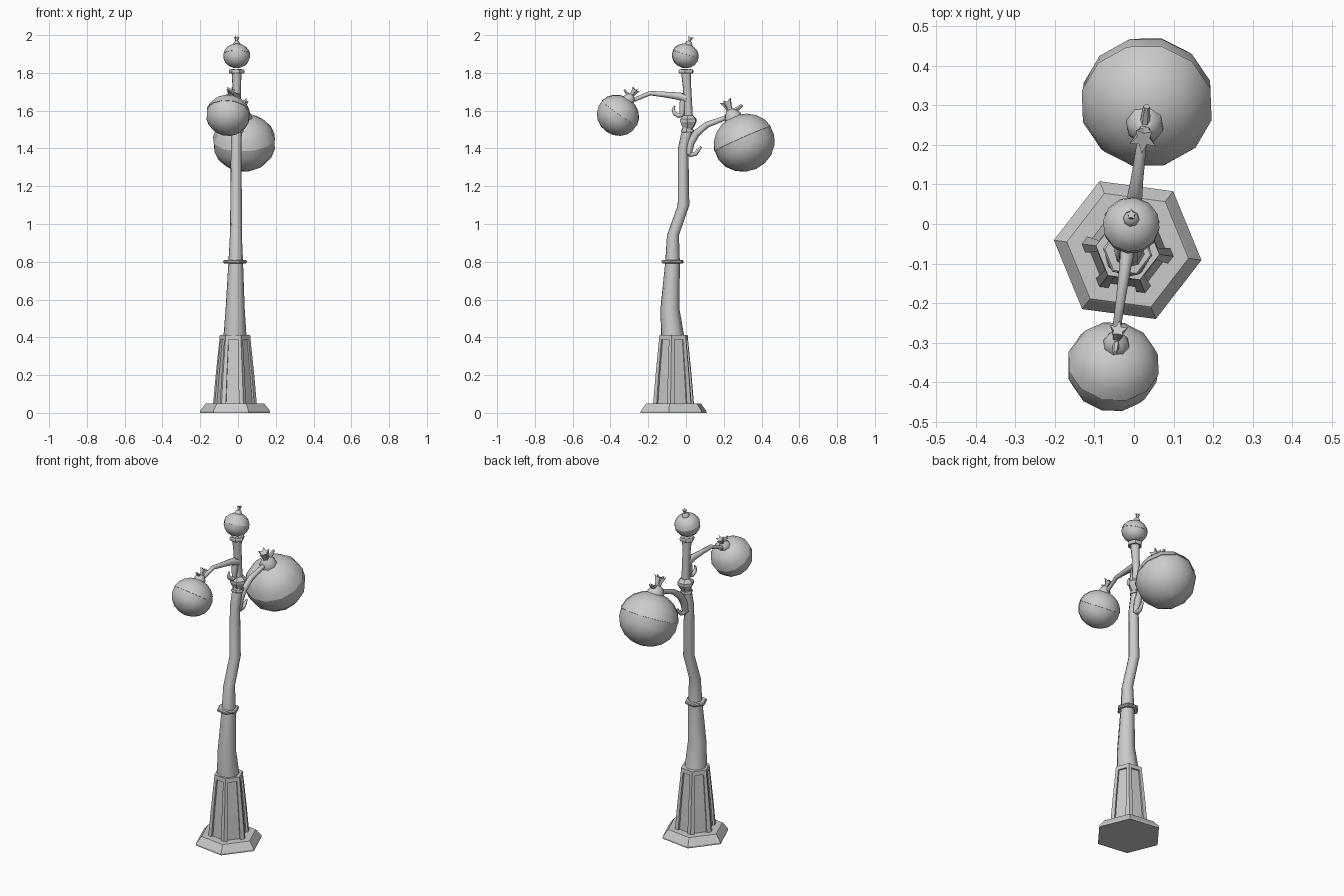
import bpy, bmesh, math
from mathutils import Vector, Matrix

if "Cube" in bpy.data.objects:
    bpy.data.objects.remove(bpy.data.objects["Cube"])

TURN = math.radians(-7.7)


def finish(bm, name, angle=0, matrix=None):
    if matrix:
        bmesh.ops.transform(bm, matrix=matrix, verts=bm.verts)
    bmesh.ops.recalc_face_normals(bm, faces=bm.faces)
    me = bpy.data.meshes.new(name)
    bm.to_mesh(me)
    bm.free()
    ob = bpy.data.objects.new(name, me)
    bpy.context.collection.objects.link(ob)
    if angle:
        bpy.ops.object.select_all(action='DESELECT')
        bpy.context.view_layer.objects.active = ob
        ob.select_set(True)
        bpy.ops.object.shade_smooth_by_angle(angle=math.radians(angle))
    return ob


def skin(rings, name, angle=0, matrix=None):
    """Join equal-length rings of points into a capped solid."""
    bm = bmesh.new()
    vs = [[bm.verts.new(p) for p in r] for r in rings]
    n = len(vs[0])
    for a, b in zip(vs, vs[1:]):
        for i in range(n):
            j = (i + 1) % n
            bm.faces.new((a[i], a[j], b[j], b[i]))
    bm.faces.new(vs[0][::-1])
    bm.faces.new(vs[-1])
    return finish(bm, name, angle, matrix)


def ring(x, y, z, r, n=6):
    return [Vector((x + r * math.cos(TURN + math.tau * i / n),
                    y + r * math.sin(TURN + math.tau * i / n), z)) for i in range(n)]


def stack(name, rows, n=6, angle=0, matrix=None):
    """rows of (x, y, z, radius)"""
    return skin([ring(*row, n) for row in rows], name, angle, matrix)


def tube(name, pts, radii, n=8):
    """Tapered tube along a path lying in a vertical plane."""
    pts = [Vector(p) for p in pts]
    flat = pts[-1] - pts[0]
    side = Vector((-flat.y, flat.x, 0)).normalized()
    rings = []
    for i, (p, r) in enumerate(zip(pts, radii)):
        t = (pts[min(i + 1, len(pts) - 1)] - pts[max(i - 1, 0)]).normalized()
        up = side.cross(t)
        rings.append([p + r * (side * math.cos(math.tau * k / n) + up * math.sin(math.tau * k / n))
                      for k in range(n)])
    return skin(rings, name, 50)


# Hexagonal foot
CX, CY = -0.016, -0.066
stack("foot", [(CX, CY, 0, .188), (CX, CY, .01, .188), (CX, CY, .045, .16), (CX, CY, .05, .155)])


# Pedestal with corner posts and recessed panels
def post_ring(z, r, depth):
    hexa = ring(CX, CY, z, r)
    out = []
    for i, a in enumerate(hexa):
        b = hexa[(i + 1) % 6]
        inward = (Vector((CX, CY, z)) - (a + b) / 2).normalized() * depth
        p, q = a.lerp(b, .2), a.lerp(b, .8)
        out += [a, p, p + inward, q + inward, q]
    return out


skin([post_ring(.045, .117, .012), post_ring(.2, .103, .011), post_ring(.39, .083, .01)], "pedestal")
stack("pedestal_cap", [(CX, CY, .388, .0835), (CX, CY, .413, .081)])

# Crooked pole
stack("pole", [(-.016, -.07, .4, .062), (-.015, -.085, .55, .051), (-.012, -.071, .8, .039),
               (-.011, -.069, .94, .032), (-.01, -.013, 1.1, .031), (-.01, -.015, 1.4, .028),
               (-.008, .006, 1.49, .029), (-.007, .014, 1.56, .023), (-.007, .006, 1.72, .022),
               (-.007, .001, 1.79, .026), (-.007, 0, 1.82, .028)], 8, 60)

# Pole collars
for name, x, y, z, r, h in (("lower_collar", -.016, -.071, .792, .063, .018),
                            ("middle_collar", -.008, .008, 1.485, .037, .015),
                            ("globe_collar", -.007, 0, 1.797, .042, .022)):
    stack(name, [(x, y, z, r * .92), (x, y, z + h * .3, r), (x, y, z + h * .7, r), (x, y, z + h, r * .92)])
stack("flared_collar", [(-.007, .011, 1.505, .028), (-.007, .013, 1.54, .047), (-.007, .013, 1.555, .047),
                        (-.007, .014, 1.575, .027)])


# Globe lamps: lower ball, overlapping cap, neck and star crown
def lamp(name, centre, r, direction, lean, tail):
    d = Vector((direction[0], direction[1], 0)).normalized()
    side = Vector((-d.y, d.x, 0))
    axis = d * math.sin(lean) + Vector((0, 0, 1)) * math.cos(lean)
    out = side.cross(axis)
    if out.dot(d) < 0:
        out = -out
    third = axis.cross(out)
    m = Matrix((out, third, axis)).transposed().to_4x4()
    m = Matrix.Translation(centre) @ m @ Matrix.Scale(r, 4)
    prof = []
    for deg in (-88, -70, -50, -30, -10, 10):
        t = math.radians(deg)
        prof.append((0, 0, .9 * math.sin(t), math.cos(t)))
    stack(name + "_ball", prof, 12, 40, m)
    cap = [(0, 0, .13, .97)]
    for deg in (9, 28, 46, 64, 80, 88):
        t = math.radians(deg)
        cap.append((0, 0, .9 * math.sin(t), 1.015 * math.cos(t)))
    stack(name + "_cap", cap, 12, 40, m)
    stack(name + "_neck", [(0, 0, .8, .29), (0, 0, .93, .28), (0, 0, 1.06, .2), (0, 0, 1.14, .1)], 8, 40, m)
    star = []
    for z, a, b in ((1.05, .1, .1), (1.22, .12, .09), (1.45, .21, .1)):
        star.append([Vector(((a, b)[i % 2] * math.cos(i * math.tau / 10),
                             (a, b)[i % 2] * math.sin(i * math.tau / 10),
                             z + (.02 if i % 2 == 0 else -.05))) for i in range(10)])
    skin(star, name + "_crown", 0, m)
    if tail:
        s = -1 if lean > 0 else 1
        tube(name + "_spur", [m @ Vector((s * x, 0, z)) for x, z in ((.05, 1.06), (.25, 1.07), (.42, 1.12))],
             [.07 * r, .07 * r, .05 * r], 6)


lamp("top_lamp", Vector((-.007, -.004, 1.89)), .072, (0, 1), math.radians(16), False)
lamp("rear_lamp", Vector((.033, .309, 1.43)), .168, (-.1, -.99), math.radians(24), True)
lamp("front_lamp", Vector((-.053, -.361, 1.575)), .117, (.14, .99), math.radians(35), True)


# Curved arms, each with a small hooked scroll at its root
def arm(name, slope, pts, radii):
    tube(name, [(-.007 + slope * y, y, z) for y, z in pts], radii)


arm("rear_arm", .13, [(.012, 1.37), (.025, 1.43), (.055, 1.48), (.11, 1.525), (.19, 1.555), (.245, 1.575)],
    [.018, .021, .02, .016, .013, .011])
arm("rear_scroll", .13, [(.005, 1.385), (.025, 1.368), (.05, 1.372), (.065, 1.39), (.08, 1.41)],
    [.014, .014, .012, .01, .005])
arm("front_arm", .14, [(.005, 1.665), (-.04, 1.677), (-.11, 1.685), (-.19, 1.693), (-.24, 1.672), (-.29, 1.652)],
    [.024, .02, .015, .012, .011, .011])
arm("front_root", .14, [(-.008, 1.69), (-.018, 1.63), (-.022, 1.575)], [.016, .018, .012])
arm("front_scroll", .14, [(-.015, 1.58), (-.04, 1.573), (-.06, 1.585), (-.068, 1.605), (-.06, 1.625)],
    [.012, .012, .011, .009, .004])
